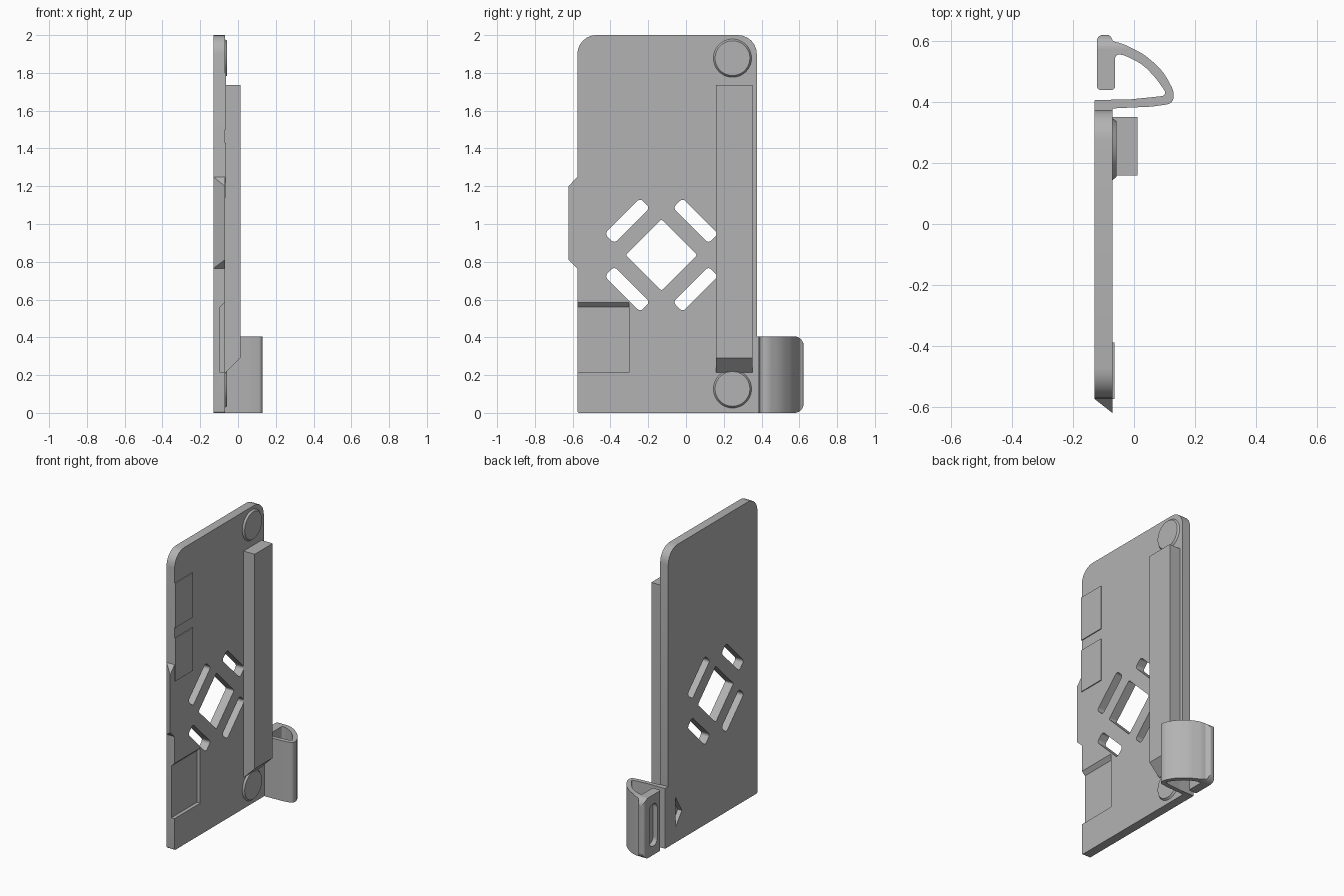
import bpy
import bmesh
import math
from mathutils import Vector

cube = bpy.data.objects.get("Cube")
if cube:
    bpy.data.objects.remove(cube, do_unlink=True)

grey = bpy.data.materials.new("plain grey")
grey.use_nodes = True
colour = (0.45, 0.45, 0.45, 1)
grey.diffuse_color = colour
grey.node_tree.nodes["Principled BSDF"].inputs["Base Color"].default_value = colour

BACK, FACE = -0.13, -0.07     # plate thickness along x


def rounded(points, radius, steps=6):
    """Replace each corner of a closed outline with an arc; radius is a number or a list."""
    pts = [Vector(p) for p in points]
    out = []
    for i, p in enumerate(pts):
        r = radius[i] if isinstance(radius, list) else radius
        a, b = pts[i - 1] - p, pts[(i + 1) % len(pts)] - p
        if r <= 0:
            out.append(p)
            continue
        half = a.angle(b) / 2
        t = min(r / math.tan(half), a.length * 0.49, b.length * 0.49)
        start, end, w = p + a.normalized() * t, p + b.normalized() * t, math.sin(half)
        for k in range(steps + 1):
            s = k / steps
            c0, c1, c2 = (1 - s) ** 2, 2 * w * s * (1 - s), s * s
            out.append((start * c0 + p * c1 + end * c2) / (c0 + c1 + c2))
    return out


def rect(a0, a1, b0, b1):
    return [(a0, b0), (a1, b0), (a1, b1), (a0, b1)]


def finish(name, bm):
    bmesh.ops.recalc_face_normals(bm, faces=bm.faces)
    mesh = bpy.data.meshes.new(name)
    bm.to_mesh(mesh)
    bm.free()
    mesh.materials.append(grey)
    obj = bpy.data.objects.new(name, mesh)
    bpy.context.collection.objects.link(obj)
    return obj


def prism(name, outline, axis, lo, hi):
    """Extrude a 2D outline along an axis (outline uses the other two, in order)."""
    def place(p, d):
        co = [p[0], p[1]]
        co.insert("xyz".index(axis), d)
        return co
    bm = bmesh.new()
    rings = [[bm.verts.new(place(p, d)) for p in outline] for d in (lo, hi)]
    n = len(outline)
    for ring in rings:
        bm.faces.new(ring)
    for i in range(n):
        j = (i + 1) % n
        bm.faces.new((rings[0][i], rings[0][j], rings[1][j], rings[1][i]))
    return finish(name, bm)


def boolean(target, tool, operation="DIFFERENCE"):
    mod = target.modifiers.new(tool.name, 'BOOLEAN')
    mod.operation, mod.object, mod.solver = operation, tool, 'EXACT'
    tool.hide_render = True
    tool.hide_set(True)
    tool.display_type = 'WIRE'


def smooth(obj):
    bpy.ops.object.select_all(action='DESELECT')
    obj.select_set(True)
    bpy.context.view_layer.objects.active = obj
    bpy.ops.object.shade_smooth_by_angle(angle=math.radians(30))


# Back plate, large radii at the top corners
plate = prism("plate", rounded(rect(-0.575, 0.375, 0, 2), [0.01, 0.01, 0.1, 0.1]),
              "x", BACK, FACE)

# Diamond window with four slots around it
hub = Vector((-0.13, 0.836))


def turned(outline, angle):
    c, s = math.cos(angle), math.sin(angle)
    return [hub + Vector((p[0] * c - p[1] * s, p[0] * s + p[1] * c)) for p in outline]


window = rounded(rect(-0.134, 0.134, -0.134, 0.134), 0.012)
boolean(plate, prism("window_cutter", turned(window, math.pi / 4), "x", -0.2, 0))
slot = rounded(rect(0.22, 0.292, -0.133, 0.133), 0.02)
for i in range(4):
    angle = math.pi / 4 + i * math.pi / 2
    boolean(plate, prism(f"slot_cutter_{i + 1}", turned(slot, angle), "x", -0.2, 0))

# Lower edge recess with a sloped top, and a triangular notch in the back
recess = [(-0.094, 0.213), (-0.05, 0.213), (-0.05, 0.605), (-0.094, 0.561)]
boolean(plate, prism("recess_cutter", recess, "y", -0.7, -0.302))
notch = [(0.30, 0.10), (0.30, 0.31), (0.23, 0.19)]
boolean(plate, prism("notch_cutter", notch, "x", -0.2, -0.1))
smooth(plate)

# Raised pads on the front edge
for i, (z0, z1) in enumerate([(1.14, 1.43), (1.5, 1.8)]):
    prism(f"edge_pad_{i + 1}", rect(-0.575, -0.39, z0, z1), "x", FACE - 0.005, FACE + 0.006)

# Wedge tab on the front edge
bm = bmesh.new()
corners = [(x, -0.575, z) for x in (BACK, FACE) for z in (0.765, 1.25)]
corners += [(FACE, -0.622, z) for z in (0.81, 1.2)]
v = [bm.verts.new(c) for c in corners]
for face in [(0, 1, 3, 2), (0, 1, 5, 4), (2, 3, 5, 4), (0, 2, 4), (1, 3, 5)]:
    bm.faces.new([v[i] for i in face])
finish("edge_tab", bm)

# Tapered round buttons
for name, z in (("lower_button", 0.127), ("upper_button", 1.878)):
    bm = bmesh.new()
    bmesh.ops.create_cone(bm, cap_ends=True, segments=48, radius1=0.104, radius2=0.092,
                          depth=0.016)
    bm.transform(Vector((0, 0, 1)).rotation_difference(Vector((1, 0, 0))).to_matrix().to_4x4())
    bmesh.ops.translate(bm, verts=bm.verts, vec=(FACE + 0.004, 0.246, z))
    smooth(finish(name, bm))

# Long bar with a sloped lower end
bar = [(FACE - 0.005, 0.213), (-0.065, 0.213), (0.012, 0.29), (0.012, 1.735),
       (FACE - 0.005, 1.735)]
prism("long_bar", bar, "y", 0.16, 0.352)

# Curved spring clip beside the plate
outline = [
    (BACK, 0.37), (FACE, 0.37), (FACE, 0.38), (0.06, 0.386), (0.128, 0.396), (0.132, 0.435),
    (0.095, 0.505), (0.03, 0.56), (-0.04, 0.594), (-0.07, 0.6), (-0.078, 0.622),
    (-0.122, 0.622), (-0.122, 0.441), (-0.062, 0.441), (-0.062, 0.558), (-0.035, 0.556),
    (0.03, 0.525), (0.075, 0.475), (0.112, 0.423), (0.07, 0.418), (-0.02, 0.409),
    (BACK, 0.408)]
radii = [0, 0, 0] + [0.2] * 6 + [0.02, 0.02, 0.02, 0.012, 0.012, 0.015] + [0.2] * 3 + [0.012, 0.2, 0.2, 0.005]
clip = prism("spring_clip", rounded(outline, radii), "z", 0, 0.405)
envelope = rounded(rect(0.3, 0.623, -0.0005, 0.4055), [0, 0.05, 0.05, 0])
boolean(clip, prism("clip_envelope", envelope, "x", -0.3, 0.3), "INTERSECT")
groove = rounded(rect(0.48, 0.565, 0.06, 0.345), 0.04)
boolean(clip, prism("clip_groove_cutter", groove, "x", -0.2, -0.09))
smooth(clip)
